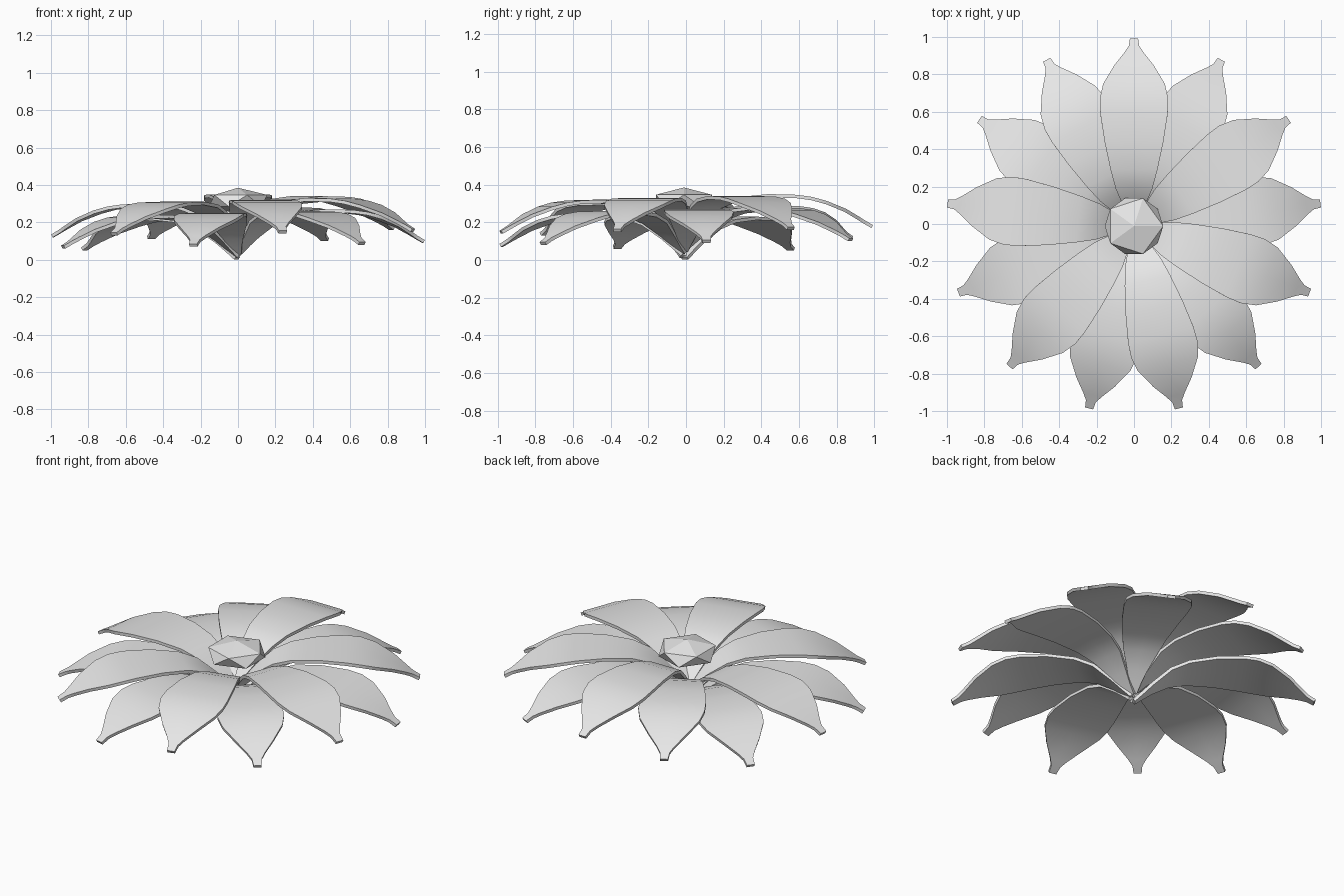
import bpy, bmesh, math

cube = bpy.data.objects.get("Cube")
if cube:
    bpy.data.objects.remove(cube, do_unlink=True)

PETALS = 13
STEP = -2 * math.tau / PETALS   # each petal skips one place round the ring
DROP = 0.01                     # and sits a little lower than the last
CENTRE_Y = -0.011

grey = bpy.data.materials.new("light_grey")
grey.use_nodes = True
colour = (0.8, 0.8, 0.8, 1)
grey.diffuse_color = colour
grey.node_tree.nodes["Principled BSDF"].inputs["Base Color"].default_value = colour


def add_object(name, bm):
    mesh = bpy.data.meshes.new(name)
    bm.to_mesh(mesh)
    bm.free()
    mesh.materials.append(grey)
    obj = bpy.data.objects.new(name, mesh)
    bpy.context.collection.objects.link(obj)
    return obj


# Petal stations from root to tip: distance out, height, half width
stations = [
    (0.00, 0.135, 0.02), (0.05, 0.18, 0.035), (0.10, 0.225, 0.055),
    (0.20, 0.300, 0.098), (0.30, 0.335, 0.125), (0.45, 0.350, 0.157),
    (0.60, 0.346, 0.180), (0.68, 0.335, 0.183), (0.76, 0.313, 0.165),
    (0.86, 0.272, 0.105), (0.93, 0.230, 0.050), (0.965, 0.208, 0.027),
    (1.004, 0.185, 0.022),
]
bm = bmesh.new()
rows = [[bm.verts.new((r, side * w, z)) for side in (-1, 0, 1)]
        for r, z, w in stations]
for a, b in zip(rows, rows[1:]):
    for i in range(2):
        bm.faces.new((a[i], b[i], b[i + 1], a[i + 1]))
first = add_object("petal_1", bm)

# Thicken downward and shade smooth with sharp rims
solid = first.modifiers.new("thickness", "SOLIDIFY")
solid.thickness = 0.018
solid.offset = -1
bpy.ops.object.select_all(action="DESELECT")
first.select_set(True)
bpy.context.view_layer.objects.active = first
bpy.ops.object.modifier_apply(modifier=solid.name)
bpy.ops.object.shade_smooth_by_angle(angle=math.radians(35))

# Spiral of petals sharing one mesh
for k in range(PETALS):
    petal = first
    if k:
        petal = bpy.data.objects.new(f"petal_{k + 1}", first.data)
        bpy.context.collection.objects.link(petal)
    petal.location = (0, CENTRE_Y, -DROP * k)
    petal.rotation_euler.z = math.pi / 2 + STEP * k

# Faceted, flattened flower centre
bm = bmesh.new()
bmesh.ops.create_icosphere(bm, subdivisions=1, radius=0.175)
centre = add_object("flower_centre", bm)
centre.scale.z = 0.4
centre.location = (0, CENTRE_Y, 0.315)
